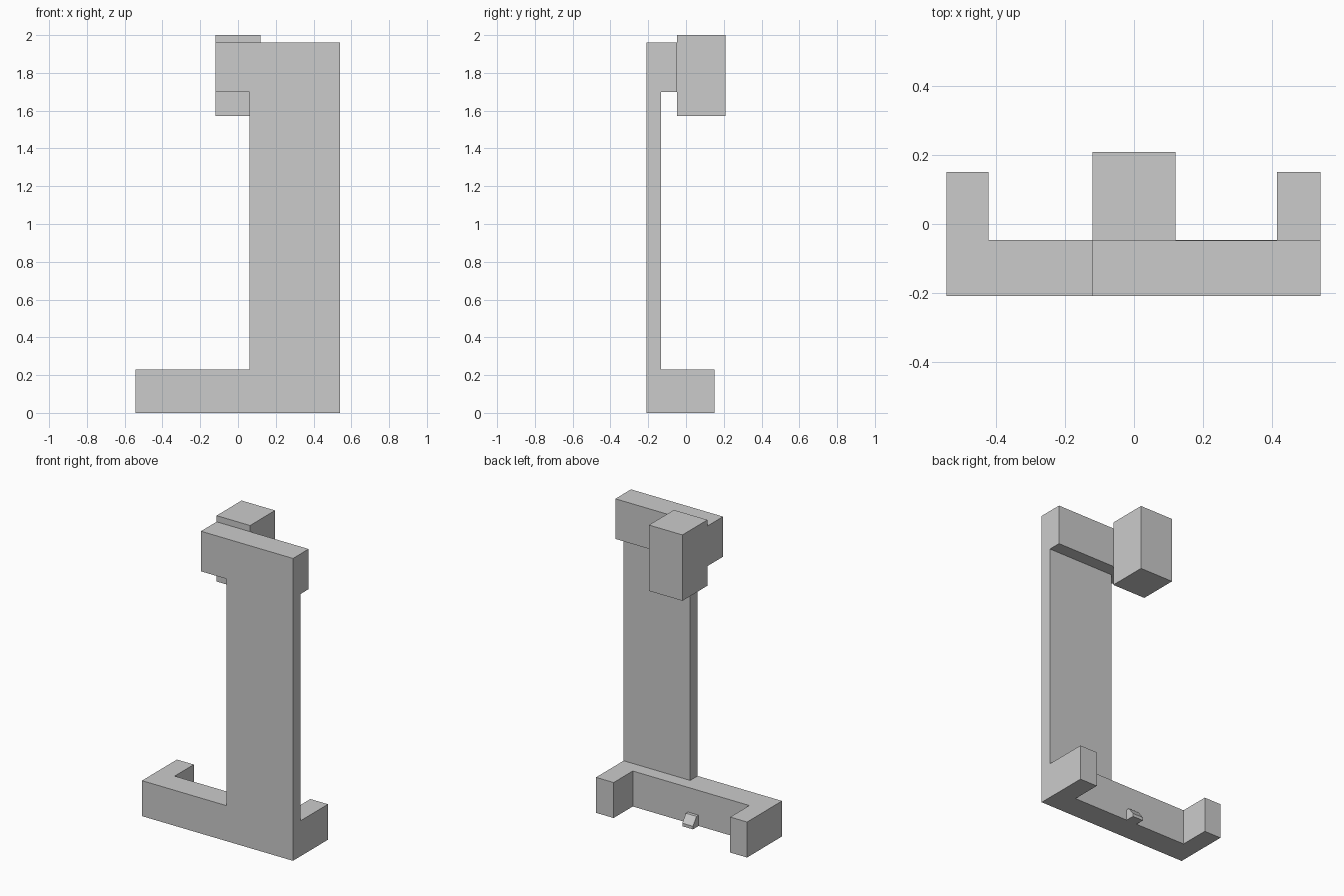
import bpy
import bmesh
from mathutils import Vector

if "Cube" in bpy.data.objects:
    bpy.data.objects.remove(bpy.data.objects["Cube"])


def prism(name, outline, axis, start, end):
    """Extrude a 2D outline: axis 'Y' takes (x, z) points, axis 'X' takes (y, z), axis 'Z' takes (x, y)."""
    place = {'X': lambda a, b: (start, a, b),
             'Y': lambda a, b: (a, start, b),
             'Z': lambda a, b: (a, b, start)}[axis]
    move = Vector([(end - start) if axis == k else 0 for k in 'XYZ'])
    bm = bmesh.new()
    face = bm.faces.new([bm.verts.new(place(a, b)) for a, b in outline])
    ext = bmesh.ops.extrude_face_region(bm, geom=[face], use_keep_orig=True)
    bmesh.ops.translate(bm, vec=move,
                        verts=[g for g in ext['geom'] if isinstance(g, bmesh.types.BMVert)])
    bmesh.ops.recalc_face_normals(bm, faces=bm.faces)
    mesh = bpy.data.meshes.new(name)
    bm.to_mesh(mesh)
    bm.free()
    obj = bpy.data.objects.new(name, mesh)
    bpy.context.collection.objects.link(obj)
    return obj


def rect(a0, a1, b0, b1):
    return [(a0, b0), (a1, b0), (a1, b1), (a0, b1)]


def boolean(target, cutter, operation):
    cutter.hide_render = True
    cutter.hide_set(True)
    mod = target.modifiers.new(cutter.name, 'BOOLEAN')
    mod.operation = operation
    mod.solver = 'EXACT'
    mod.object = cutter


# One-piece frame: base, column and top bar from the front outline
frame = prism('frame', [(-0.543, 0), (0.54, 0), (0.54, 1.96), (-0.12, 1.96),
                        (-0.12, 1.70), (0.062, 1.70), (0.062, 0.23), (-0.543, 0.23)],
              'Y', -0.208, 0.4)

# Side outline sets the depth of each portion
side = prism('side_profile_cutter', [(-0.3, -0.1), (0.15, -0.1), (0.15, 0.23), (-0.132, 0.23),
                                     (-0.132, 1.70), (-0.048, 1.70), (-0.048, 2.1), (-0.3, 2.1)],
             'X', -0.7, 0.7)
boolean(frame, side, 'INTERSECT')

# Opening between the two feet
pocket = prism('foot_gap_cutter', rect(-0.422, 0.414, -0.046, 0.5), 'Z', -0.1, 0.5)
boolean(frame, pocket, 'DIFFERENCE')

# Block hanging behind the top bar
prism('head_block', rect(-0.12, 0.12, 1.573, 2.0), 'Y', -0.048, 0.208)

# Small wedge catch at the inner foot of the base
prism('wedge_catch', [(-0.046, 0.0), (0.012, 0.0), (0.012, 0.02), (-0.025, 0.07), (-0.046, 0.07)],
      'X', -0.058, 0.018)
